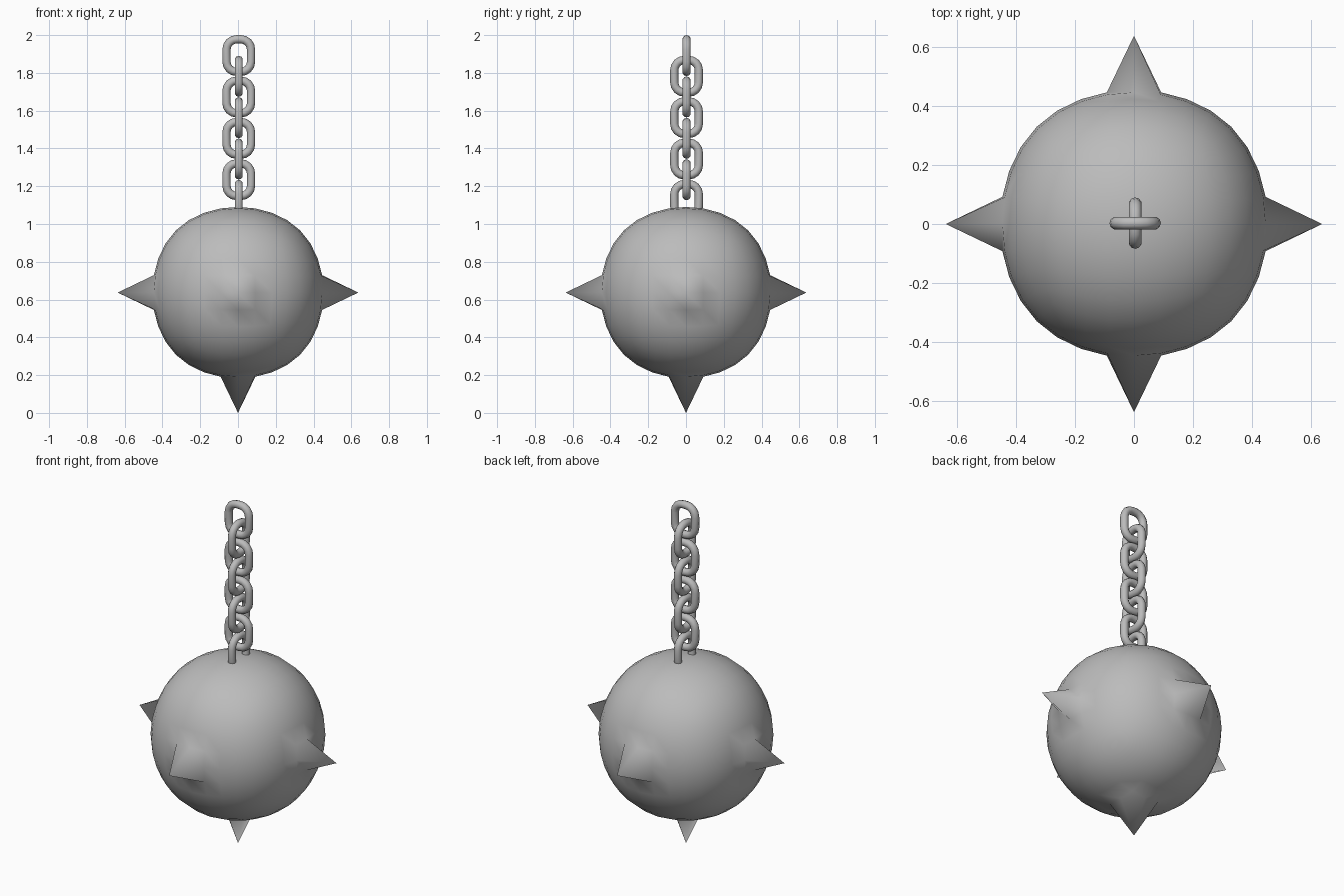
import bpy, bmesh, math
from mathutils import Vector

if "Cube" in bpy.data.objects:
    bpy.data.objects.remove(bpy.data.objects["Cube"])

steel = bpy.data.materials.new("grey steel")
steel.diffuse_color = (0.5, 0.5, 0.5, 1)
steel.use_nodes = True
steel.node_tree.nodes["Principled BSDF"].inputs["Base Color"].default_value = steel.diffuse_color

CZ = 0.637      # ball centre height, also the spike tip distance


def finish(name, bm):
    bmesh.ops.recalc_face_normals(bm, faces=bm.faces)
    for f in bm.faces:
        f.smooth = True
    me = bpy.data.meshes.new(name)
    bm.to_mesh(me)
    bm.free()
    me.materials.append(steel)
    ob = bpy.data.objects.new(name, me)
    bpy.context.collection.objects.link(ob)
    return ob


# Ball: subdivided cube, five face centres pulled out into spikes
bm = bmesh.new()
bmesh.ops.create_cube(bm, size=1.08)
ball = finish("spiked_ball", bm)
sub = ball.modifiers.new("round", 'SUBSURF')
sub.levels = sub.render_levels = 3
bpy.context.view_layer.objects.active = ball
ball.select_set(True)
bpy.ops.object.modifier_apply(modifier="round")
for d in ((1, 0, 0), (-1, 0, 0), (0, 1, 0), (0, -1, 0), (0, 0, -1)):
    d = Vector(d)
    tip = max(ball.data.vertices, key=lambda v: v.co.normalized().dot(d))
    tip.co = d * CZ
for v in ball.data.vertices:
    v.co.z += CZ


# Chain link: round wire swept along a rounded rectangle
def link(name, top, along_y):
    hw, hh, cr, r, sides = 0.065, 0.0865, 0.054, 0.022, 10
    bm = bmesh.new()
    rings = []
    for q, (sx, sz) in enumerate(((1, 1), (-1, 1), (-1, -1), (1, -1))):
        for k in range(5):
            a = math.pi / 2 * (q + k / 4)
            n = Vector((math.cos(a), 0, math.sin(a)))
            c = Vector((sx * (hw - cr), 0, sz * (hh - cr))) + n * cr
            ring = []
            for s in range(sides):
                t = 2 * math.pi * s / sides
                p = c + n * (r * math.cos(t)) + Vector((0, r * math.sin(t), 0))
                if along_y:
                    p = Vector((-p.y, p.x, p.z))
                ring.append(bm.verts.new(p + Vector((0.004, 0.003, top - hh - r))))
            rings.append(ring)
    for i, a in enumerate(rings):
        b = rings[(i + 1) % len(rings)]
        for s in range(sides):
            t = (s + 1) % sides
            bm.faces.new((a[s], a[t], b[t], b[s]))
    finish(name, bm)


# Chain of eight links, alternating direction, last one sunk in the ball
for i in range(8):
    link(f"chain_link_{i + 1}", 2.0 - 0.1095 * i, i % 2 == 1)
